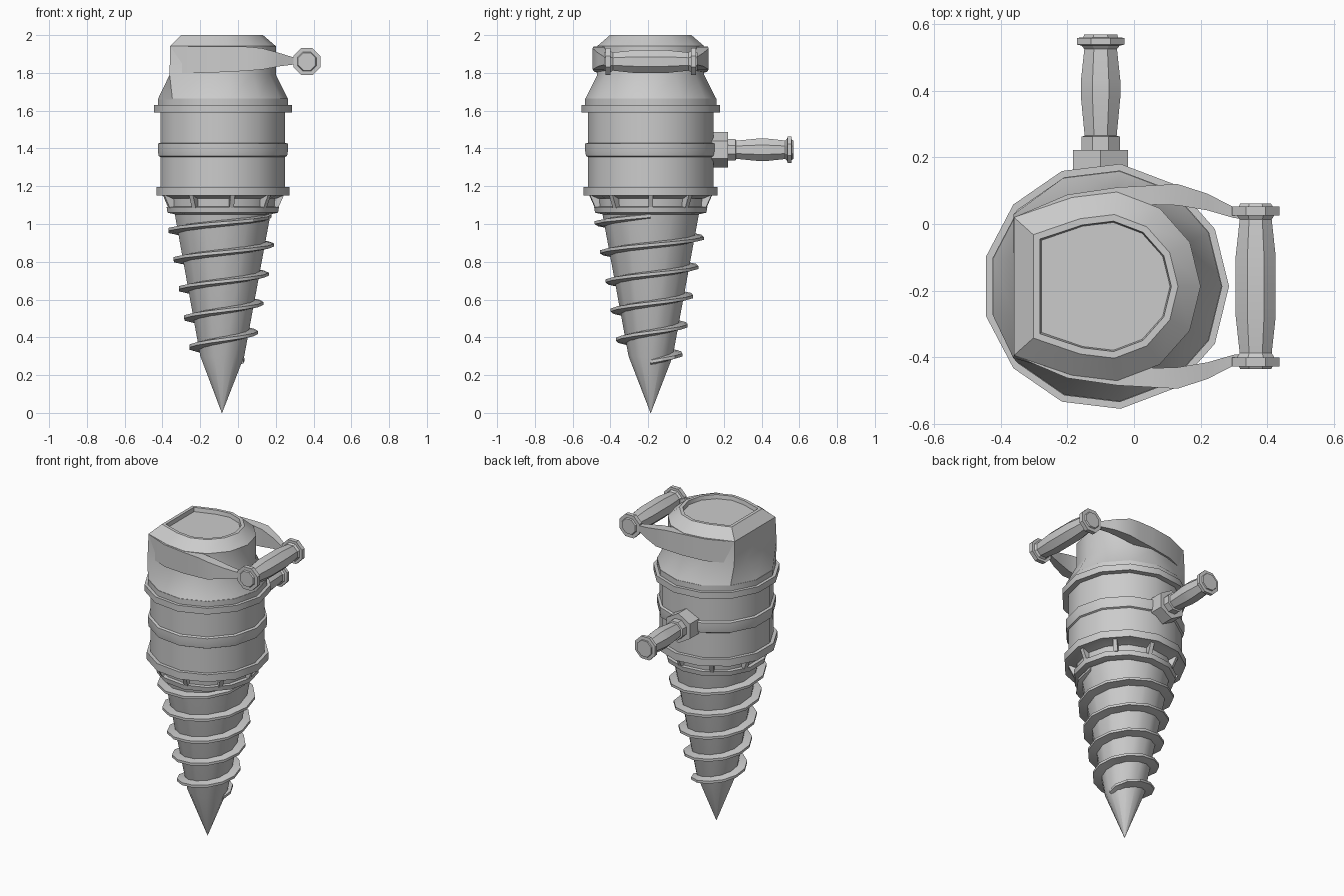
import bpy, bmesh
from math import sin, cos, pi, tau, radians
from mathutils import Matrix

if "Cube" in bpy.data.objects:
    bpy.data.objects.remove(bpy.data.objects["Cube"])

CX, CY, N = -0.085, -0.187, 13        # drill axis and its side count


def finish(name, bm):
    bmesh.ops.recalc_face_normals(bm, faces=bm.faces[:])
    me = bpy.data.meshes.new(name)
    bm.to_mesh(me)
    bm.free()
    ob = bpy.data.objects.new(name, me)
    bpy.context.collection.objects.link(ob)
    bpy.ops.object.select_all(action='DESELECT')
    ob.select_set(True)
    bpy.context.view_layer.objects.active = ob
    bpy.ops.object.shade_smooth_by_angle(angle=radians(30))
    return ob


def skin(name, loops, bm=None):
    """Join equal-length loops of points with quads and cap both ends."""
    own = bm is None
    bm = bm or bmesh.new()
    rows = [[bm.verts.new(p) for p in lp] for lp in loops]
    n = len(rows[0])
    for a, b in zip(rows, rows[1:]):
        for i in range(n):
            j = (i + 1) % n
            bm.faces.new((a[i], a[j], b[j], b[i]))
    bm.faces.new(rows[0])
    bm.faces.new(rows[-1])
    return finish(name, bm) if own else None


def ring(r, z):
    return [(CX + r * cos(tau * i / N), CY + r * sin(tau * i / N), z) for i in range(N)]


def lathe_z(name, profile):
    return skin(name, [ring(r, z) for r, z in profile])


def lathe_y(name, x, z, profile, sides, phase):
    """Turned part along y; profile is (radius, y)."""
    return skin(name, [[(x + r * cos(tau * i / sides + phase), y,
                         z + r * sin(tau * i / sides + phase)) for i in range(sides)]
                       for r, y in profile])


# Motor housing with its three raised bands
lathe_z("housing", [
    (.29, 1.135), (.325, 1.15), (.357, 1.15), (.357, 1.197), (.335, 1.197), (.335, 1.355),
    (.345, 1.36), (.35, 1.39), (.35, 1.425), (.335, 1.43), (.335, 1.59),
    (.37, 1.59), (.37, 1.63), (.35, 1.63), (.35, 1.665)])

# Recessed neck, collar and small ribs above the bit
lathe_z("collar", [(.25, 1.05), (.297, 1.06), (.302, 1.09), (.28, 1.092), (.285, 1.15)])
bm = bmesh.new()
for k in range(9):
    m = Matrix.Translation((CX, CY, 0)) @ Matrix.Rotation(tau * k / 9, 4, 'Z')
    tri = [(.25, 1.085), (.298, 1.085), (.328, 1.152), (.25, 1.152)]
    skin("", [[m @ Matrix.Translation((r, w, z)).translation for r, z in tri]
              for w in (-.012, .012)], bm)
finish("collar_ribs", bm)


# Cone shaped bit
def cone_r(z):
    return .118 + (z - .3) * .185 if z > .3 else .118 * z / .3


lathe_z("drill_cone", [(.001, 0), (cone_r(.3), .3), (cone_r(1.08), 1.08)])

# Spiral thread, five turns, tapering out at both ends
loops = []
steps = 5 * N
for i in range(steps + 1):
    t = i / steps
    z, a = .27 + .772 * t, 5 * tau * t
    h = .05 * min(1, .15 + i / 3, .15 + (steps - i) / 3)
    r = cone_r(z)
    loops.append([(CX + q * cos(a), CY + q * sin(a), z + dz) for q, dz in
                  ((r - .02, -.02), (r + h, -.007), (r + h, .009), (r - .02, .02))])
skin("spiral_thread", loops)


# Head: a round shape cut flat on the left
def head_loop(r, z, cx, cy):
    up = [(r * cos(tau * i / N) + CX, r * sin(tau * i / N)) for i in range(1, 5)]
    up += [(cx, cy), (cx, cy * .4)]
    pts = [(CX + r, 0)] + up + [(x, -y) for x, y in reversed(up)]
    return [(x, CY + y, z) for x, y in pts]


skin("head", [
    ring(.35, 1.66), head_loop(.285, 1.79, -.362, .215), head_loop(.285, 1.942, -.36, .207),
    head_loop(.217, 2.0, -.302, .155), head_loop(.197, 2.0, -.282, .142),
    head_loop(.193, 1.975, -.278, .138)])

# Two wedge arms carrying the rear handle: x, outer y, inner y, bottom z, top z
ARM = [(-.36, .207, .18, 1.80, 1.94), (-.2, .275, .20, 1.80, 1.941),
       (-.05, .297, .22, 1.805, 1.941), (.06, .303, .245, 1.812, 1.938),
       (.13, .307, .243, 1.818, 1.93), (.22, .278, .228, 1.835, 1.905),
       (.30, .237, .205, 1.845, 1.88), (.35, .222, .20, 1.848, 1.875)]
for side, s in (("back", 1), ("front", -1)):
    skin("handle_arm_" + side, [
        [(x, CY + s * yo, zb), (x, CY + s * yo, zt), (x, CY + s * yi, zt), (x, CY + s * yi, zb)]
        for x, yo, yi, zb, zt in ARM])

# Rear handle: barrel grip with flanges at both ends
half = [(.05, .248), (.055, .24), (.077, .24), (.077, .213), (.06, .213), (.052, .2), (.065, .09)]
prof = [(r, CY + d) for r, d in half] + [(r, CY - d) for r, d in reversed(half)]
lathe_y("rear_handle", .365, 1.86, prof, 8, pi / 8)

# Side handle: hexagonal nut, collar, barrel grip and end flange
lathe_y("side_handle_nut", -.1, 1.393, [(.095, .1), (.095, .222)], 6, pi / 6)
lathe_y("side_handle", -.1, 1.393, [
    (.062, .2), (.062, .262), (.052, .265), (.064, .38), (.064, .43), (.053, .525),
    (.062, .535), (.077, .538), (.077, .558), (.056, .56), (.054, .568)], 8, pi / 8)
